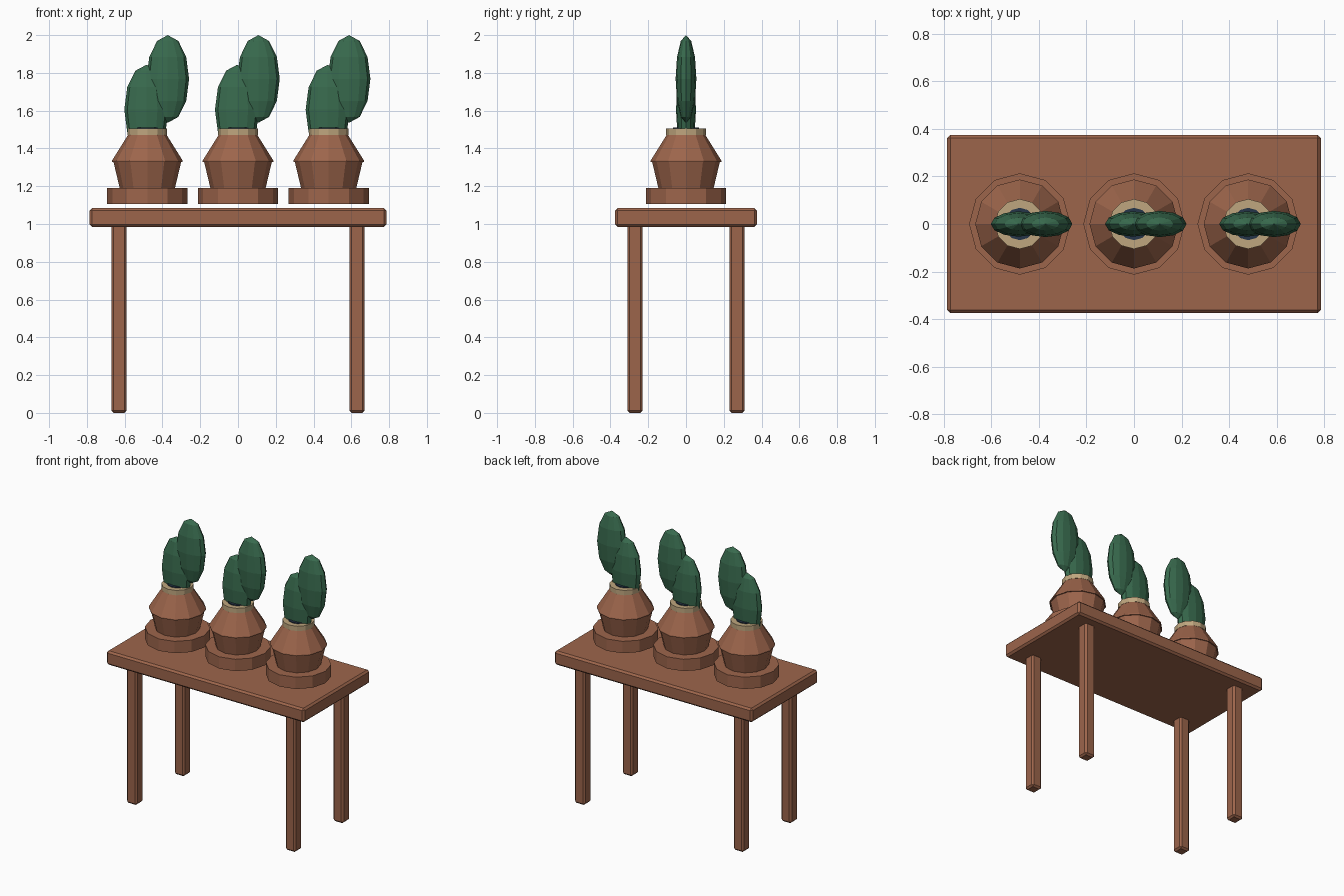
import bpy, bmesh, math
from mathutils import Matrix

if "Cube" in bpy.data.objects:
    bpy.data.objects.remove(bpy.data.objects["Cube"])


def material(name, rgb):
    m = bpy.data.materials.new(name)
    m.diffuse_color = (*rgb, 1)
    m.use_nodes = True
    m.node_tree.nodes["Principled BSDF"].inputs["Base Color"].default_value = m.diffuse_color
    return m


BROWN = material("terracotta_brown", (0.335, 0.130, 0.071))
GREEN = material("cactus_green", (0.040, 0.145, 0.076))
TAN = material("sand_tan", (0.52, 0.38, 0.21))
NAVY = material("dark_blue_soil", (0.018, 0.035, 0.065))


def finish(bm, name, mat):
    bmesh.ops.recalc_face_normals(bm, faces=bm.faces)
    me = bpy.data.meshes.new(name)
    bm.to_mesh(me)
    bm.free()
    me.materials.append(mat)
    ob = bpy.data.objects.new(name, me)
    bpy.context.collection.objects.link(ob)
    return ob


def box(name, lo, hi, mat, bevel):
    bm = bmesh.new()
    size = [b - a for a, b in zip(lo, hi)]
    mid = [(a + b) / 2 for a, b in zip(lo, hi)]
    bmesh.ops.create_cube(bm, size=1, matrix=Matrix.Translation(mid) @ Matrix.Diagonal((*size, 1)))
    bmesh.ops.bevel(bm, geom=bm.edges[:], offset=bevel, segments=1, affect='EDGES')
    return finish(bm, name, mat)


def turned(name, x, profile, mat, n=12):
    """Closed solid of revolution from (radius, z) pairs."""
    bm = bmesh.new()
    rings = [[bm.verts.new((x + r * math.cos(math.tau * i / n), r * math.sin(math.tau * i / n), z))
              for i in range(n)] for r, z in profile]
    for a, b in zip(rings, rings[1:]):
        for i in range(n):
            j = (i + 1) % n
            bm.faces.new((a[i], a[j], b[j], b[i]))
    bm.faces.new(rings[0])
    bm.faces.new(rings[-1])
    return finish(bm, name, mat)


def pad(name, centre, radii):
    """Flattened low-poly cactus pad."""
    bm = bmesh.new()
    bmesh.ops.create_uvsphere(bm, u_segments=12, v_segments=6, radius=1,
                              matrix=Matrix.Translation(centre) @ Matrix.Diagonal((*radii, 1)))
    return finish(bm, name, GREEN)


# Table
box("table_top", (-0.785, -0.375, 0.985), (0.785, 0.375, 1.085), BROWN, 0.013)
for side, sx in (("left", -1), ("right", 1)):
    for end, sy in (("front", -1), ("back", 1)):
        x, y = 0.63 * sx, 0.27 * sy
        box(f"{end}_{side}_leg", (x - 0.04, y - 0.04, 0), (x + 0.04, y + 0.04, 0.995), BROWN, 0.012)

# Three potted cacti
for k, x in enumerate((-0.48, 0, 0.48), 1):
    turned(f"saucer_{k}", x, [(0.213, 1.105), (0.213, 1.19)], BROWN)
    turned(f"pot_{k}", x, [(0.145, 1.185), (0.179, 1.328), (0.187, 1.328),
                           (0.187, 1.336), (0.102, 1.472)], BROWN)
    turned(f"pot_rim_{k}", x, [(0.105, 1.47), (0.105, 1.505)], TAN)
    turned(f"soil_{k}", x, [(0.068, 1.48), (0.068, 1.511)], NAVY)
    pad(f"lower_pad_{k}", (x - 0.005, 0, 1.605), (0.117, 0.053, 0.238))
    pad(f"upper_pad_{k}", (x + 0.108, 0, 1.768), (0.113, 0.055, 0.232))
